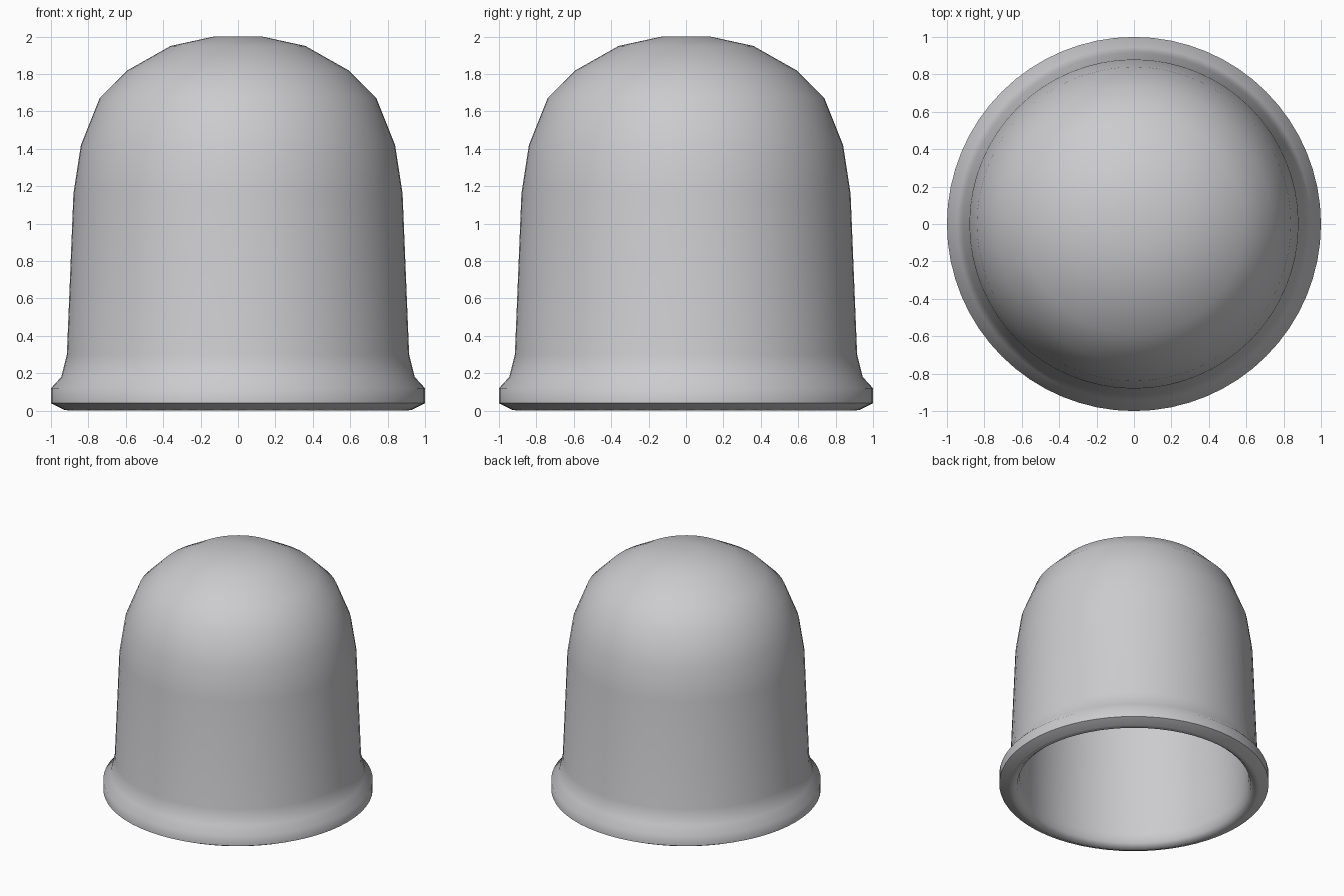
import bpy, bmesh, math

cube = bpy.data.objects.get("Cube")
if cube:
    bpy.data.objects.remove(cube, do_unlink=True)

# Plain grey material
grey = bpy.data.materials.new("light grey")
grey.use_nodes = True
colour = (0.6, 0.6, 0.62, 1)
grey.diffuse_color = colour
grey.node_tree.nodes["Principled BSDF"].inputs["Base Color"].default_value = colour

# Half profile (radius, height): outer dome, flared rim, then hollow inside
outer = [(0, 2), (0.13, 2), (0.36, 1.95), (0.59, 1.82), (0.74, 1.67),
         (0.84, 1.42), (0.88, 1.16), (0.915, 0.3), (0.945, 0.18),
         (1, 0.12), (1, 0.04), (0.93, 0.005)]
inner = [(0.9, 0), (0.865, 0.03), (0.85, 0.1), (0.85, 0.3), (0.82, 1.15),
         (0.78, 1.39), (0.69, 1.62), (0.55, 1.76), (0.34, 1.88),
         (0.12, 1.93), (0, 1.93)]
profile = outer + inner

# Revolve the profile into the capped shell
bm = bmesh.new()
verts = [bm.verts.new((r, 0, z)) for r, z in profile]
edges = [bm.edges.new(pair) for pair in zip(verts, verts[1:])]
bmesh.ops.spin(bm, geom=verts + edges, cent=(0, 0, 0), axis=(0, 0, 1),
               angle=math.tau, steps=64, use_duplicate=False)
bmesh.ops.remove_doubles(bm, verts=bm.verts, dist=0.0005)
bmesh.ops.recalc_face_normals(bm, faces=bm.faces)
mesh = bpy.data.meshes.new("dome_cap")
bm.to_mesh(mesh)
bm.free()
mesh.materials.append(grey)

cap = bpy.data.objects.new("dome_cap", mesh)
bpy.context.collection.objects.link(cap)
bpy.ops.object.select_all(action='DESELECT')
cap.select_set(True)
bpy.context.view_layer.objects.active = cap
bpy.ops.object.shade_smooth_by_angle(angle=math.radians(60))
